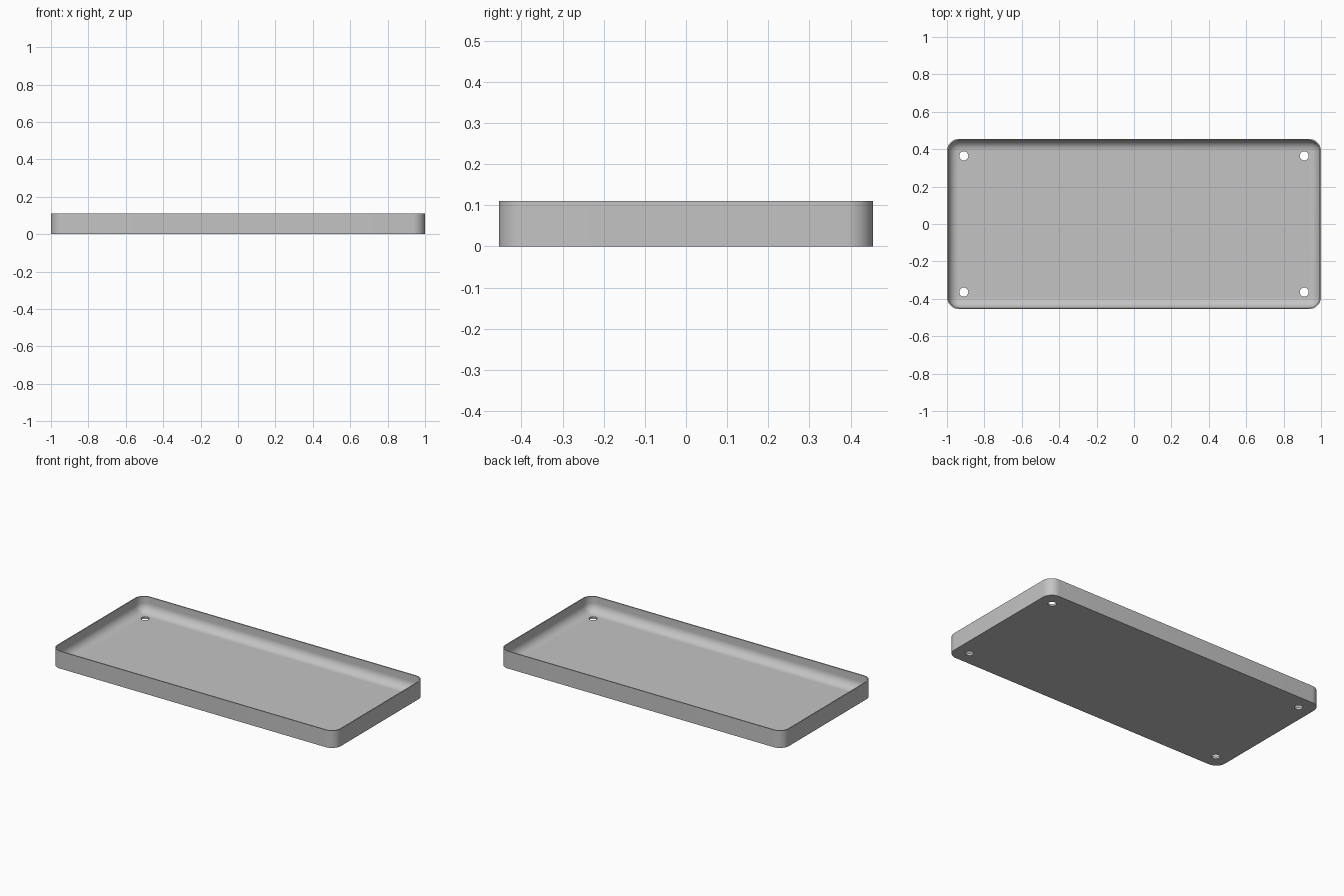
import bpy, bmesh, math

if "Cube" in bpy.data.objects:
    bpy.data.objects.remove(bpy.data.objects["Cube"])

HALF_X, HALF_Y, HEIGHT = 1.0, 0.455, 0.11
CORNER, WALL, FLOOR, FILLET = 0.065, 0.007, 0.013, 0.055
HOLE_X, HOLE_Y, HOLE_R = 0.91, 0.364, 0.024
ARC = 12  # segments per quarter circle

# Single grey material
grey = bpy.data.materials.new("tray grey")
grey.use_nodes = True
colour = (0.55, 0.55, 0.55, 1)
grey.diffuse_color = colour
grey.node_tree.nodes["Principled BSDF"].inputs["Base Color"].default_value = colour


def rounded_ring(bm, inset, z):
    """Loop of vertices around a rounded rectangle, inset from the outline."""
    r = CORNER - inset
    ring = []
    for quarter, (sx, sy) in enumerate([(1, 1), (-1, 1), (-1, -1), (1, -1)]):
        for i in range(ARC + 1):
            a = (quarter + i / ARC) * math.pi / 2
            ring.append(bm.verts.new((sx * (HALF_X - CORNER) + r * math.cos(a),
                                      sy * (HALF_Y - CORNER) + r * math.sin(a), z)))
    return ring


# Tray shell: outer wall, rim, inner wall, fillet, floor
profile = [(0, 0), (0, HEIGHT), (WALL, HEIGHT)]
for i in range(ARC + 1):
    a = i / ARC * math.pi / 2
    profile.append((WALL + FILLET * (1 - math.cos(a)),
                    FLOOR + FILLET * (1 - math.sin(a))))

bm = bmesh.new()
rings = [rounded_ring(bm, inset, z) for inset, z in profile]
for low, high in zip(rings, rings[1:]):
    n = len(low)
    for i in range(n):
        j = (i + 1) % n
        bm.faces.new((low[i], low[j], high[j], high[i]))
bm.faces.new(rings[-1])
bm.faces.new(rings[0][::-1])
bmesh.ops.recalc_face_normals(bm, faces=bm.faces)
mesh = bpy.data.meshes.new("tray")
bm.to_mesh(mesh)
bm.free()
mesh.materials.append(grey)
tray = bpy.data.objects.new("tray", mesh)
bpy.context.collection.objects.link(tray)

# Four screw holes through the floor
for sx in (-1, 1):
    for sy in (-1, 1):
        bpy.ops.mesh.primitive_cylinder_add(vertices=32, radius=HOLE_R, depth=HEIGHT,
                                            location=(sx * HOLE_X, sy * HOLE_Y, 0))
        cutter = bpy.context.object
        cutter.name = "hole_cutter"
        cutter.hide_render = True
        cutter.data.materials.append(grey)
        bpy.context.view_layer.objects.active = tray
        cut = tray.modifiers.new("screw_hole", 'BOOLEAN')
        cut.operation, cut.solver, cut.object = 'DIFFERENCE', 'EXACT', cutter
        bpy.ops.object.modifier_apply(modifier=cut.name)
        bpy.data.objects.remove(cutter)

# Smooth the curves, keep rim and hole edges crisp
bpy.ops.object.select_all(action='DESELECT')
tray.select_set(True)
bpy.context.view_layer.objects.active = tray
bpy.ops.object.shade_smooth_by_angle(angle=math.radians(30))
